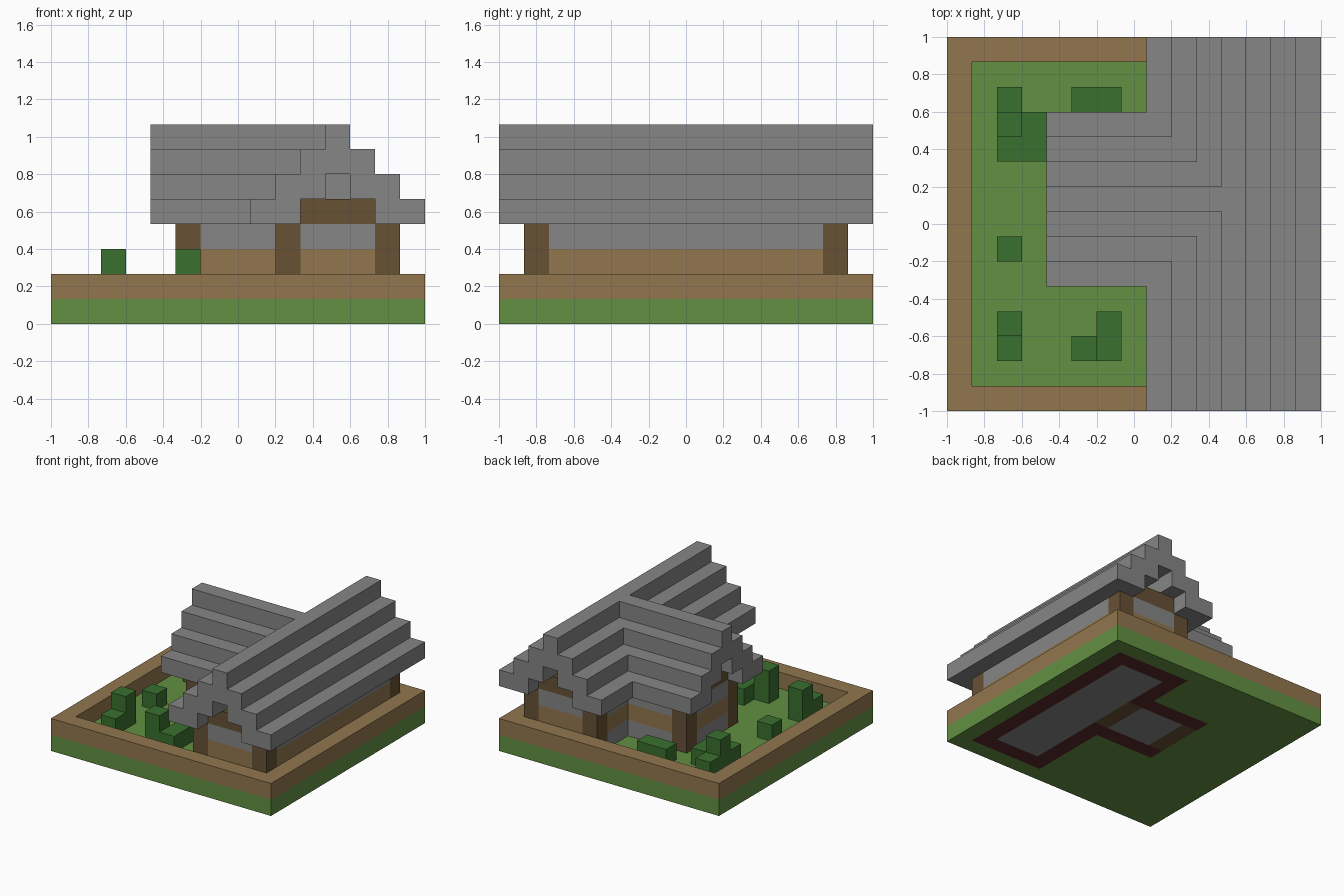
import bpy, bmesh
from mathutils import Matrix, Vector

cube = bpy.data.objects.get("Cube")
if cube:
    bpy.data.objects.remove(cube, do_unlink=True)

N = 15          # cells along each side
U = 2 / N       # cell size


def material(name, r, g, b):
    lin = [((c / 255 + 0.055) / 1.055) ** 2.4 for c in (r, g, b)] + [1]
    m = bpy.data.materials.new(name)
    m.use_nodes = True
    m.diffuse_color = lin
    bsdf = m.node_tree.nodes["Principled BSDF"]
    bsdf.inputs["Base Color"].default_value = lin
    return m


GRASS = material("grass_green", 98, 144, 66)
EARTH = material("earth_brown", 146, 118, 78)
WOOD = material("dark_wood", 103, 81, 53)
STONE = material("stone_grey", 134, 134, 134)
BRICK = material("dark_red", 92, 40, 42)
LEAF = material("bush_green", 58, 112, 46)


def finish(name, bm, *mats):
    bmesh.ops.recalc_face_normals(bm, faces=bm.faces)
    mesh = bpy.data.meshes.new(name)
    bm.to_mesh(mesh)
    bm.free()
    for m in mats:
        mesh.materials.append(m)
    ob = bpy.data.objects.new(name, mesh)
    bpy.context.scene.collection.objects.link(ob)
    return ob


def boxes(name, mat, cells):
    """Each box is (low corner, high corner) in whole cells."""
    bm = bmesh.new()
    for lo, hi in cells:
        a, b = Vector(lo), Vector(hi)
        mid = (a + b) / 2 - Vector((N / 2, N / 2, 0))
        size = b - a
        bmesh.ops.create_cube(bm, size=1, matrix=Matrix.Translation(mid * U)
                              @ Matrix.Diagonal((*(size * U), 1)))
    return finish(name, bm, mat)


# Ground slab, with the house foundation and floor as coloured cells
def ground_material(i, j):
    main = 9 <= i <= 13 and 1 <= j <= 13
    wing = 5 <= i <= 8 and 6 <= j <= 10
    if not (main or wing):
        return 0
    if i in (5, 9) and 7 <= j <= 9:
        return 2                                   # wooden thresholds
    edge = i in (9, 13) or j in (1, 13) if main else i == 5 or j in (6, 10)
    return 1 if edge else 3


bm = bmesh.new()
bmesh.ops.create_grid(bm, x_segments=N, y_segments=N, size=1)
ext = bmesh.ops.extrude_face_region(bm, geom=bm.faces[:], use_keep_orig=True)
bmesh.ops.translate(bm, vec=(0, 0, U),
                    verts=[v for v in ext["geom"] if isinstance(v, bmesh.types.BMVert)])
bm.normal_update()
for f in bm.faces:
    if abs(f.normal.z) > 0.5:
        c = f.calc_center_median()
        f.material_index = ground_material(int((c.x + 1) / U), int((c.y + 1) / U))
finish("ground", bm, GRASS, BRICK, WOOD, STONE)

# Raised border around the garden
boxes("garden_border", EARTH, [
    ((0, 0, 1), (N, 1, 2)), ((0, N - 1, 1), (N, N, 2)),
    ((0, 1, 1), (1, N - 1, 2)), ((N - 1, 1, 1), (N, N - 1, 2))])

# House walls: plan runs between the posts, stacked in three courses
RUNS = [(10, 1, 13, 2), (10, 13, 13, 14), (13, 2, 14, 13),
        (9, 2, 10, 7), (9, 10, 10, 13),
        (6, 6, 9, 7), (6, 10, 9, 11), (5, 7, 6, 10)]
for name, mat, z in (("lower_wall", STONE, 1), ("middle_wall", EARTH, 2),
                     ("upper_wall", STONE, 3)):
    boxes(name, mat, [((a, b, z), (c, d, z + 1)) for a, b, c, d in RUNS])

# Corner posts and gable boards
POSTS = [(9, 1), (13, 1), (9, 13), (13, 13), (5, 6), (5, 10)]
boxes("corner_posts", WOOD, [((i, j, 1), (i + 1, j + 1, 4)) for i, j in POSTS])
boxes("gable_boards", WOOD, [((10, 1, 4), (13, 2, 5)), ((10, 13, 4), (13, 14, 5)),
                             ((5, 7, 4), (6, 10, 5))])


# Stepped roofs: chevron profile extruded along the ridge
def stepped_roof(name, centre, start, end, along_y):
    outer, inner = [], []
    for k in range(4):
        outer += [(3.5 - k, 4 + k), (3.5 - k, 5 + k)]
    for k in range(2):
        inner += [(1.5 - k, 4 + k), (1.5 - k, 5 + k)]
    profile = ([(-a, z) for a, z in outer] + [(a, z) for a, z in reversed(outer)]
               + inner + [(-a, z) for a, z in reversed(inner)])
    bm = bmesh.new()

    def place(a, z, t):
        x, y = (centre + a, t) if along_y else (t, centre + a)
        return bm.verts.new(((x - N / 2) * U, (y - N / 2) * U, z * U))

    near = [place(a, z, start) for a, z in profile]
    far = [place(a, z, end) for a, z in profile]
    bm.faces.new(near)
    bm.faces.new(far)
    for p in range(len(profile)):
        q = (p + 1) % len(profile)
        bm.faces.new((near[p], near[q], far[q], far[p]))
    return finish(name, bm, STONE)


stepped_roof("main_roof", 11.5, 0, N, True)
stepped_roof("wing_roof", 8.5, 4, 12, False)

# Garden bushes: column, row, width, depth, height
BUSHES = [(2, 12, 1, 1, 1), (2, 11, 1, 1, 2), (3, 11, 1, 1, 1), (2, 10, 2, 1, 1),
          (5, 12, 2, 1, 1), (2, 6, 1, 1, 1), (2, 3, 1, 1, 2), (2, 2, 1, 1, 1),
          (5, 2, 1, 1, 2), (6, 2, 1, 2, 1)]
boxes("bushes", LEAF, [((i, j, 1), (i + w, j + d, 1 + h)) for i, j, w, d, h in BUSHES])
